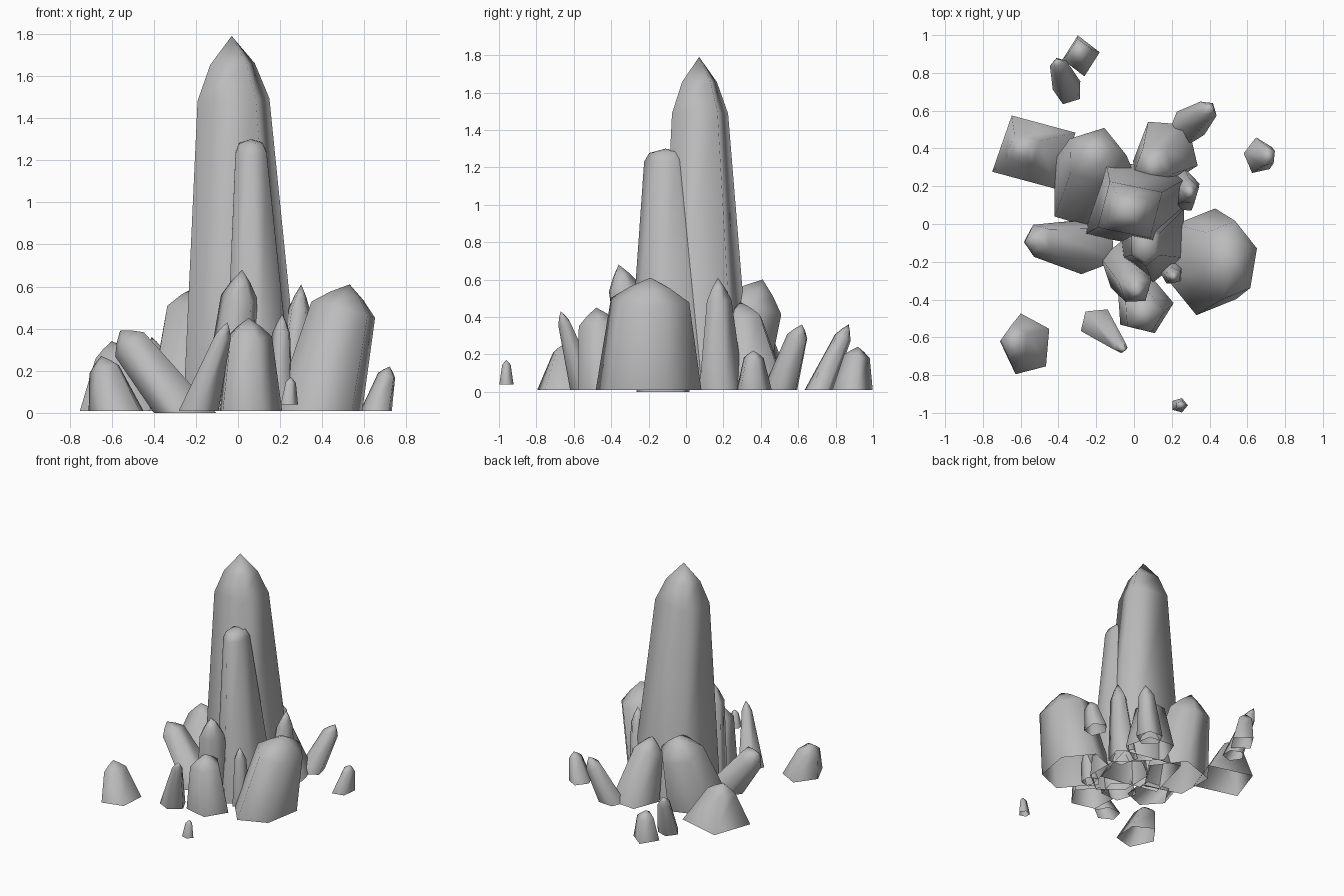
import bpy
import bmesh
from math import cos, sin, radians, tau
from mathutils import Vector, Quaternion

old = bpy.data.objects.get("Cube")
if old:
    bpy.data.objects.remove(old, do_unlink=True)

# One plain grey stone
stone = bpy.data.materials.new("grey_crystal")
stone.use_nodes = True
grey = (0.5, 0.5, 0.5, 1)
stone.diffuse_color = grey
stone.node_tree.nodes["Principled BSDF"].inputs["Base Color"].default_value = grey

FLOOR = 0.01


def crystal(name, foot, size, tip, sides=5, turn=0, shoulder=0.8, taper=0.65,
            crown=0.52, floor=FLOOR):
    """Hollow tapered shaft with a bevelled shoulder, a crown ring and a point."""
    start, end = Vector((*foot, floor)), Vector(tip)
    lean = Vector((0, 0, 1)).rotation_difference(end - start)
    bm = bmesh.new()

    def ring(along, scale, tilt):
        centre = start.lerp(end, along)
        spin = Quaternion().slerp(lean, tilt)
        verts = []
        for i in range(sides):
            a = tau * i / sides + radians(turn)
            offset = Vector((size[0] * cos(a), size[1] * sin(a), 0)) * scale
            verts.append(bm.verts.new(centre + spin @ offset))
        return verts

    # Foot lies flat and open; the upper rings square up to the leaning axis
    rings = [ring(0, 1, 0), ring(shoulder, taper, 1),
             ring((shoulder + 1) / 2 + 0.01, taper * crown, 1)]
    point = bm.verts.new(end)
    for i in range(sides):
        j = (i + 1) % sides
        for low, high in zip(rings, rings[1:]):
            bm.faces.new((low[i], low[j], high[j], high[i]))
        bm.faces.new((rings[-1][i], rings[-1][j], point))
    for face in bm.faces:
        face.smooth = True

    mesh = bpy.data.meshes.new(name)
    bm.to_mesh(mesh)
    bm.free()
    mesh.materials.append(stone)
    obj = bpy.data.objects.new(name, mesh)
    bpy.context.scene.collection.objects.link(obj)


# Central spire and the broad shard fused to its front
crystal("main_spire", (0.02, 0.1), (0.33, 0.29), (-0.03, 0.07, 1.79),
        sides=4, turn=32, shoulder=0.83, taper=0.61, crown=0.62)
crystal("spire_shard", (0.1, -0.05), (0.19, 0.26), (0.06, -0.11, 1.3),
        sides=6, turn=30, shoulder=0.95, taper=0.45, crown=0.75)

# Large crystals around the foot
crystal("left_block", (0.38, -0.2), (0.22, 0.29), (0.53, -0.19, 0.61),
        sides=6, turn=17, taper=0.74)
crystal("back_right_block", (-0.22, 0.19), (0.25, 0.25), (-0.2, 0.41, 0.6),
        turn=1, shoulder=0.78, taper=0.66)
crystal("back_block", (0.17, 0.38), (0.18, 0.19), (0.09, 0.29, 0.48),
        turn=50, taper=0.6)
crystal("front_block", (0.05, -0.43), (0.16, 0.16), (0.05, -0.48, 0.45),
        turn=4, taper=0.7)
crystal("right_leaning", (-0.24, -0.12), (0.16, 0.15), (-0.56, -0.08, 0.39),
        turn=40, shoulder=0.84, taper=0.6, floor=0)
crystal("front_tall", (-0.05, -0.22), (0.13, 0.14), (0.02, -0.36, 0.68),
        turn=20, taper=0.7)

# Thin slivers between them
crystal("front_sliver", (0.2, -0.25), (0.07, 0.07), (0.21, -0.28, 0.47),
        turn=30, taper=0.65)
crystal("left_sliver", (0.25, 0.18), (0.1, 0.13), (0.3, 0.17, 0.61),
        turn=15, taper=0.55)
crystal("front_leaning", (-0.19, -0.53), (0.1, 0.09), (-0.05, -0.67, 0.43),
        turn=60, shoulder=0.85, taper=0.4)
crystal("back_leaning", (0.28, 0.51), (0.1, 0.1), (0.41, 0.62, 0.36),
        turn=50, taper=0.6)

# Loose outer stones
crystal("back_right_pyramid", (-0.53, 0.38), (0.25, 0.22), (-0.6, 0.4, 0.34),
        sides=4, turn=28, taper=0.42)
crystal("front_right_stone", (-0.57, -0.64), (0.14, 0.17), (-0.65, -0.62, 0.27),
        turn=30, shoulder=0.77, taper=0.56)
crystal("left_stone", (0.66, 0.36), (0.08, 0.1), (0.72, 0.36, 0.22),
        turn=100, taper=0.56)
crystal("rear_leaning_stone", (-0.35, 0.71), (0.08, 0.08), (-0.41, 0.87, 0.36),
        turn=35, taper=0.6)
crystal("rear_stone", (-0.28, 0.89), (0.1, 0.11), (-0.29, 0.92, 0.24),
        sides=4, turn=100, shoulder=0.78, taper=0.64)
crystal("front_pebble", (0.24, -0.96), (0.045, 0.04), (0.25, -0.96, 0.17),
        turn=0, taper=0.6, floor=0.04)
